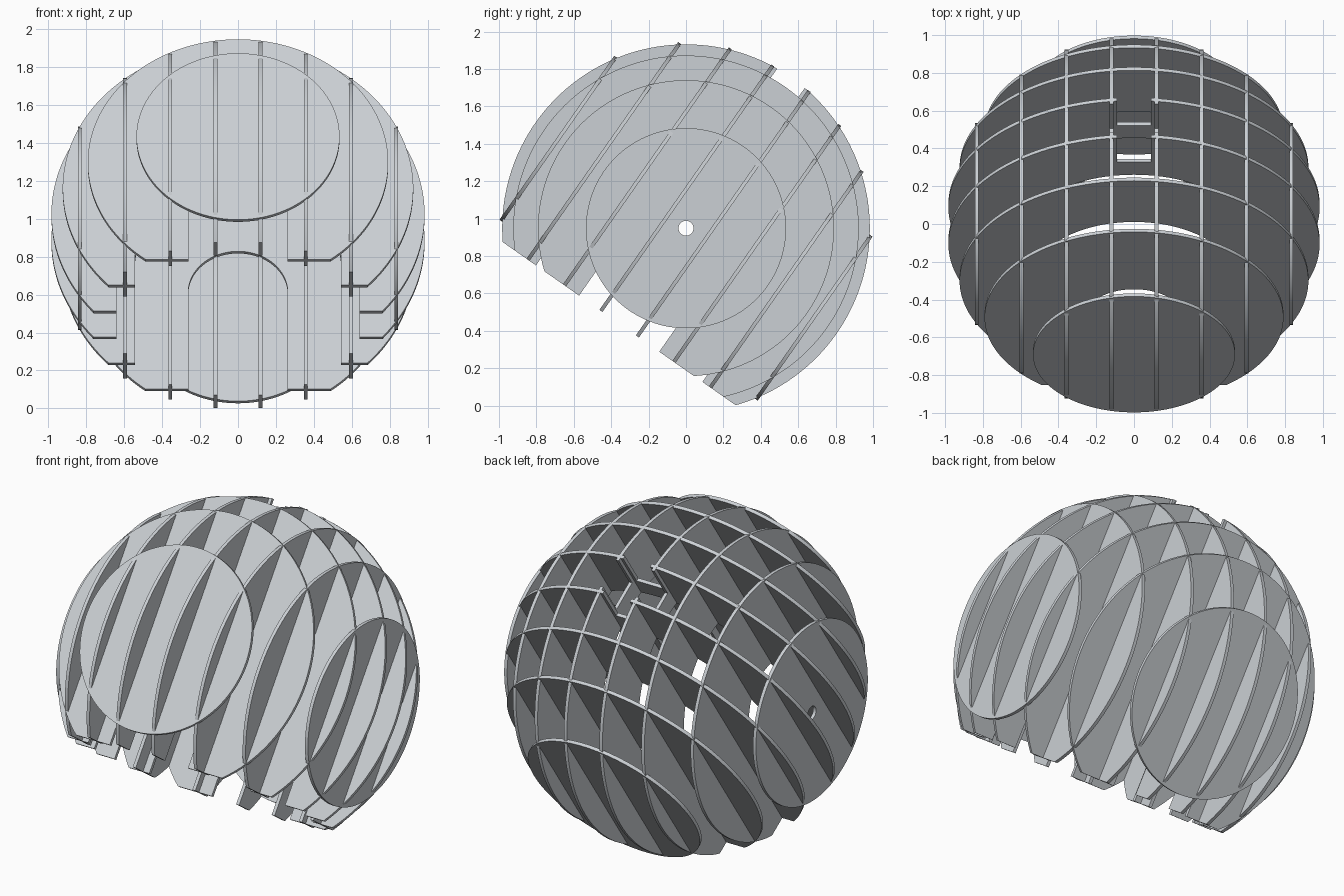
import bpy
from math import sin, cos, pi, sqrt, asin, acos, radians
from mathutils import Matrix, Vector

cube = bpy.data.objects.get("Cube")
if cube:
    bpy.data.objects.remove(cube)

RADIUS = 0.99        # outer ball
HOLLOW = 0.65        # domed hollow, open at the base
BASE = -0.623        # flat base below the centre
THICK = 0.02
SPACING = 0.238
SLOT_HALF, SLOT_FLOOR = 0.09, 0.755
TILT = radians(35)
CENTRE = Vector((0, 0, 0.949))

# Axes of the tilted lattice
side = Vector((1, 0, 0))
front = Vector((0, -cos(TILT), sin(TILT)))
up = Vector((0, sin(TILT), cos(TILT)))

grey = bpy.data.materials.new("light_grey")
grey.use_nodes = True
grey.diffuse_color = (0.6, 0.63, 0.66, 1)
grey.node_tree.nodes["Principled BSDF"].inputs["Base Color"].default_value = (0.6, 0.63, 0.66, 1)


def arc(radius, start, end, count):
    """Points on a circle; angles run from the top towards the right."""
    angles = [start + (end - start) * i / count for i in range(count + 1)]
    return [(radius * sin(a), radius * cos(a)) for a in angles]


def rib_outline(offset, slotted):
    """Outline of the slice of the hollow ball at this offset."""
    r = sqrt(RADIUS ** 2 - offset ** 2)
    if r < -BASE:
        return arc(r, 0, 2 * pi, 128)[:-1]
    h = sqrt(HOLLOW ** 2 - offset ** 2)
    half = []
    start = 0
    if slotted:
        half.append((SLOT_HALF, SLOT_FLOOR))
        start = asin(SLOT_HALF / r)
    half += arc(r, start, acos(BASE / r), 60)
    half.append((h, BASE))
    half += arc(h, pi / 2, 0, 32)
    # Mirror, dropping points that lie on the centre line
    return half + [(-a, b) for a, b in reversed(half) if a > 1e-5]


def make_rib(name, loops, across, normal, offset):
    curve = bpy.data.curves.new(name, 'CURVE')
    curve.dimensions = '2D'
    curve.fill_mode = 'BOTH'
    curve.extrude = THICK / 2
    for loop in loops:
        spline = curve.splines.new('POLY')
        spline.points.add(len(loop) - 1)
        for point, (a, b) in zip(spline.points, loop):
            point.co = (a, b, 0, 1)
        spline.use_cyclic_u = True
    curve.materials.append(grey)
    rib = bpy.data.objects.new(name, curve)
    bpy.context.collection.objects.link(rib)
    basis = Matrix((across, up, across.cross(up))).transposed()
    rib.matrix_world = Matrix.Translation(CENTRE + normal * offset) @ basis.to_4x4()
    bpy.ops.object.select_all(action='DESELECT')
    rib.select_set(True)
    bpy.context.view_layer.objects.active = rib
    bpy.ops.object.convert(target='MESH')
    bpy.ops.object.shade_smooth_by_angle(angle=radians(30))


# Two crossing families of eight ribs
for i in range(8):
    offset = (i - 3.5) * SPACING
    outline = rib_outline(offset, i in (3, 4))
    make_rib(f"cross_rib_{i + 1}", [outline], side, front, offset)
    loops = [outline]
    if i in (0, 7):
        loops.append(arc(0.04, 0, 2 * pi, 32)[:-1])  # pivot hole
    make_rib(f"side_rib_{i + 1}", loops, front, side, offset)
